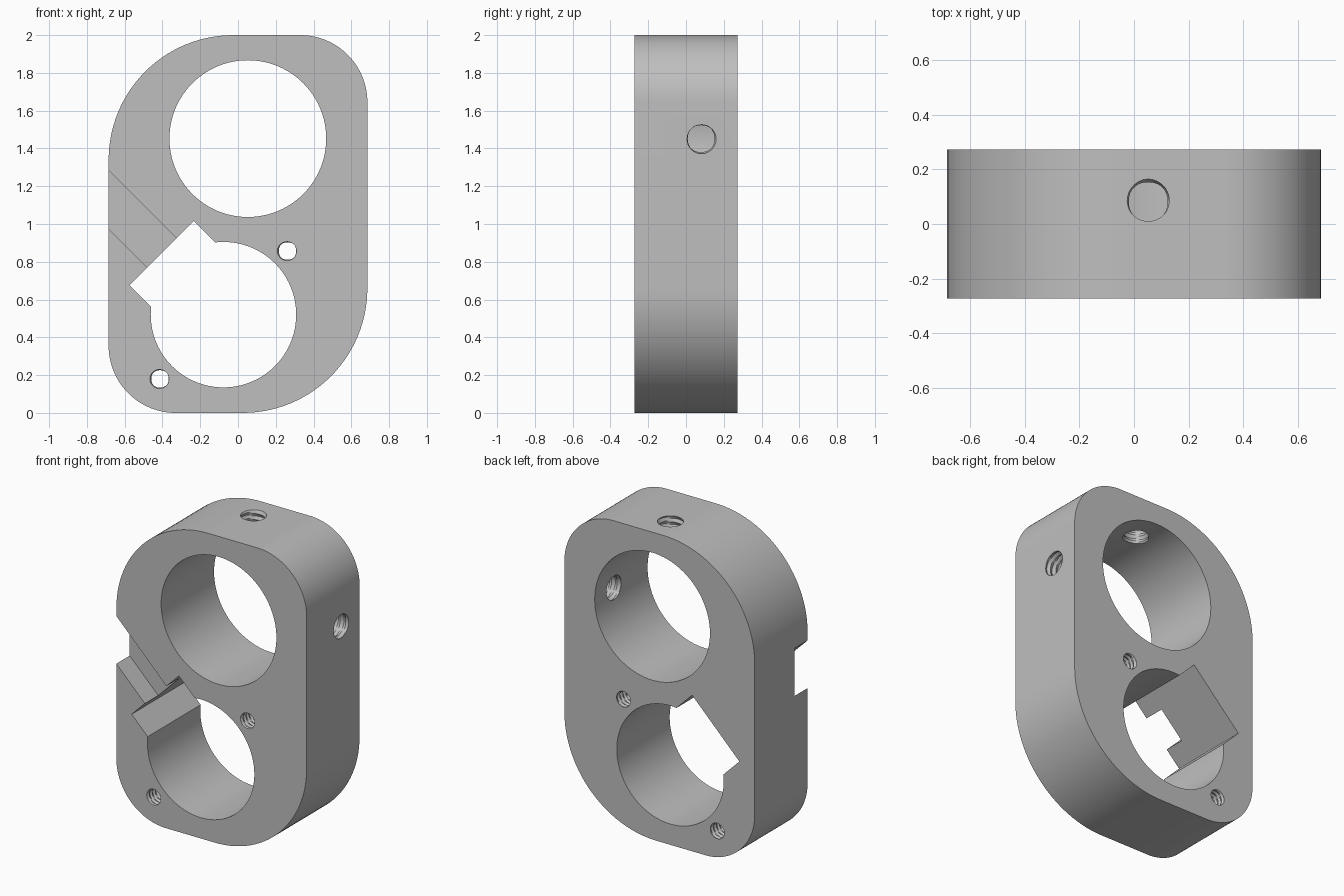
import bpy, bmesh, math
from mathutils import Matrix, Vector

if "Cube" in bpy.data.objects:
    bpy.data.objects.remove(bpy.data.objects["Cube"], do_unlink=True)

HALF_W, HEIGHT, HALF_D = 0.685, 2.0, 0.272

grey = bpy.data.materials.new("plain grey")
grey.use_nodes = True
colour = (0.52, 0.52, 0.52, 1)
grey.diffuse_color = colour
grey.node_tree.nodes["Principled BSDF"].inputs["Base Color"].default_value = colour


def finish(name, bm):
    bmesh.ops.recalc_face_normals(bm, faces=bm.faces)
    mesh = bpy.data.meshes.new(name)
    bm.to_mesh(mesh)
    bm.free()
    mesh.materials.append(grey)
    obj = bpy.data.objects.new(name, mesh)
    bpy.context.collection.objects.link(obj)
    return obj


def extrude_outline(name, points, y0, y1):
    """Prism from an outline in the x-z plane."""
    bm = bmesh.new()
    face = bm.faces.new([bm.verts.new((x, y0, z)) for x, z in points])
    ext = bmesh.ops.extrude_face_region(bm, geom=[face])
    moved = [v for v in ext["geom"] if isinstance(v, bmesh.types.BMVert)]
    bmesh.ops.translate(bm, verts=moved, vec=(0, y1 - y0, 0))
    return finish(name, bm)


def arc(cx, cz, r, start, sweep, steps):
    return [(cx + r * math.cos(start + sweep * i / steps),
             cz + r * math.sin(start + sweep * i / steps)) for i in range(steps + 1)]


def circle(cx, cz, r, steps=96):
    return arc(cx, cz, r, 0, math.tau, steps)[:-1]


def diagonal_box(u0, u1, v0, v1):
    """Rectangle turned 45 degrees: u runs down-right, v runs up-right."""
    s = math.sqrt(0.5)
    return [((u + v) * s, (v - u) * s) for u, v in ((u0, v0), (u1, v0), (u1, v1), (u0, v1))]


def threaded_rod(name, start, axis, length, minor, major, pitch, seg=28):
    """Rod with a helical ridge, used to cut a tapped hole."""
    bm = bmesh.new()
    rings = []
    steps = round(length / pitch * 4)
    for i in range(steps + 1):
        ring = []
        for j in range(seg):
            phase = (i / 4 - j / seg) % 1
            r = minor + (major - minor) * (1 - abs(2 * phase - 1))
            a = math.tau * j / seg
            ring.append(bm.verts.new((r * math.cos(a), r * math.sin(a), i * length / steps)))
        rings.append(ring)
    for low, high in zip(rings, rings[1:]):
        for j in range(seg):
            k = (j + 1) % seg
            bm.faces.new((low[j], low[k], high[k]))
            bm.faces.new((low[j], high[k], high[j]))
    bm.faces.new(rings[0])
    bm.faces.new(rings[-1])
    turn = Vector((0, 0, 1)).rotation_difference(Vector(axis)).to_matrix().to_4x4()
    bm.transform(Matrix.Translation(start) @ turn)
    return finish(name, bm)


# Block with two large and two small rounded corners
outline = []
for side_x, side_z, r, start in ((1, 1, 0.355, 0), (-1, 1, 0.66, 90),
                                 (-1, -1, 0.355, 180), (1, -1, 0.66, 270)):
    cz = HEIGHT - r if side_z > 0 else r
    outline += arc(side_x * (HALF_W - r), cz, r, math.radians(start), math.pi / 2, 28)
body = extrude_outline("clamp_block", outline, -HALF_D, HALF_D)

# Large bores, the slanted pocket and the shallow front channel
cutters = [
    extrude_outline("upper_bore_cutter", circle(0.052, 1.452, 0.415), -0.5, 0.5),
    extrude_outline("lower_bore_cutter", circle(-0.077, 0.52, 0.385), -0.5, 0.5),
    extrude_outline("pocket_cutter", diagonal_box(-0.884, -0.55, 0.071, 0.552), -0.5, 0.5),
    extrude_outline("channel_cutter", diagonal_box(-1.8, -0.8, 0.205, 0.424), -0.5, -0.135),
]

# Tapped holes: two through the front, one in the top, one in the side
for x, z in ((0.262, 0.857), (-0.413, 0.18)):
    cutters.append(threaded_rod("front_screw_cutter", (x, 0.3, z), (0, -1, 0),
                                0.6, 0.046, 0.055, 0.03))
for start, axis in (((0.052, 0.082, 1.65), (0, 0, 1)), ((0.3, 0.08, 1.452), (1, 0, 0))):
    cutters.append(threaded_rod("set_screw_cutter", start, axis, 0.45, 0.071, 0.083, 0.04))

bpy.context.view_layer.objects.active = body
for cutter in cutters:
    mod = body.modifiers.new("cut", "BOOLEAN")
    mod.operation, mod.solver, mod.object = "DIFFERENCE", "EXACT", cutter
    bpy.ops.object.modifier_apply(modifier=mod.name)
    bpy.data.objects.remove(cutter, do_unlink=True)

for obj in bpy.context.selected_objects:
    obj.select_set(False)
body.select_set(True)
bpy.ops.object.shade_smooth_by_angle(angle=math.radians(25))
